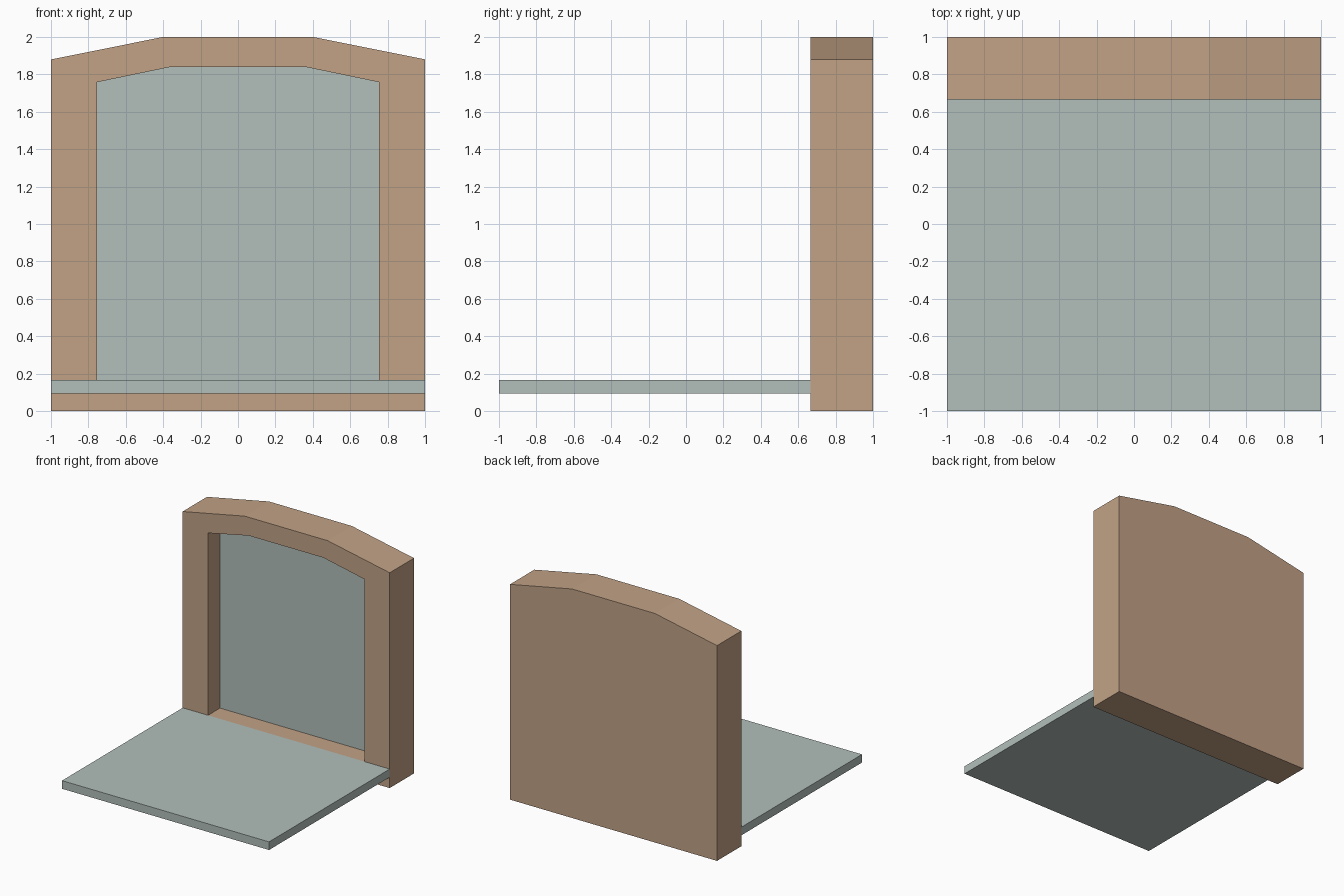
import bpy
import bmesh

if "Cube" in bpy.data.objects:
    bpy.data.objects.remove(bpy.data.objects["Cube"], do_unlink=True)


def make_material(name, rgb):
    mat = bpy.data.materials.new(name)
    mat.use_nodes = True
    colour = (*rgb, 1.0)
    mat.diffuse_color = colour
    bsdf = next(n for n in mat.node_tree.nodes if n.type == 'BSDF_PRINCIPLED')
    bsdf.inputs["Base Color"].default_value = colour
    return mat


tan = make_material("warm tan", (0.539, 0.361, 0.238))
grey_green = make_material("pale grey green", (0.445, 0.521, 0.491))


def arch(half_width, bottom, shoulder, half_crown, top):
    """Closed arch outline of six (x, z) points."""
    right = [(half_width, bottom), (half_width, shoulder), (half_crown, top)]
    return right + [(-x, z) for x, z in reversed(right)]


def loft(name, sections, materials):
    """Join successive (outline, y) sections with quads and cap both ends.
    The last cap takes the last material."""
    bm = bmesh.new()
    rings = [[bm.verts.new((x, y, z)) for x, z in outline] for outline, y in sections]
    for a, b in zip(rings, rings[1:]):
        n = len(a)
        for i in range(n):
            j = (i + 1) % n
            bm.faces.new((a[i], a[j], b[j], b[i]))
    bm.faces.new(rings[0])
    bm.faces.new(rings[-1]).material_index = len(materials) - 1
    bmesh.ops.recalc_face_normals(bm, faces=bm.faces)
    mesh = bpy.data.meshes.new(name)
    bm.to_mesh(mesh)
    bm.free()
    for mat in materials:
        mesh.materials.append(mat)
    obj = bpy.data.objects.new(name, mesh)
    bpy.context.collection.objects.link(obj)
    return obj


FRONT, BACK, RECESS = 0.665, 1.0, 0.83
SLAB_BOTTOM, SLAB_TOP = 0.095, 0.166

# Arched upright with a recessed panel in its front
outer = arch(1.0, 0.0, 1.88, 0.40, 2.0)
inner = arch(0.755, SLAB_TOP, 1.758, 0.36, 1.84)
loft("arched_back_frame",
     [(outer, BACK), (outer, FRONT), (inner, FRONT), (inner, RECESS)],
     [tan, grey_green])

# Flat slab reaching forward from the upright
slab = [(1, SLAB_BOTTOM), (1, SLAB_TOP), (-1, SLAB_TOP), (-1, SLAB_BOTTOM)]
loft("base_slab", [(slab, FRONT), (slab, -1.0)], [grey_green])
